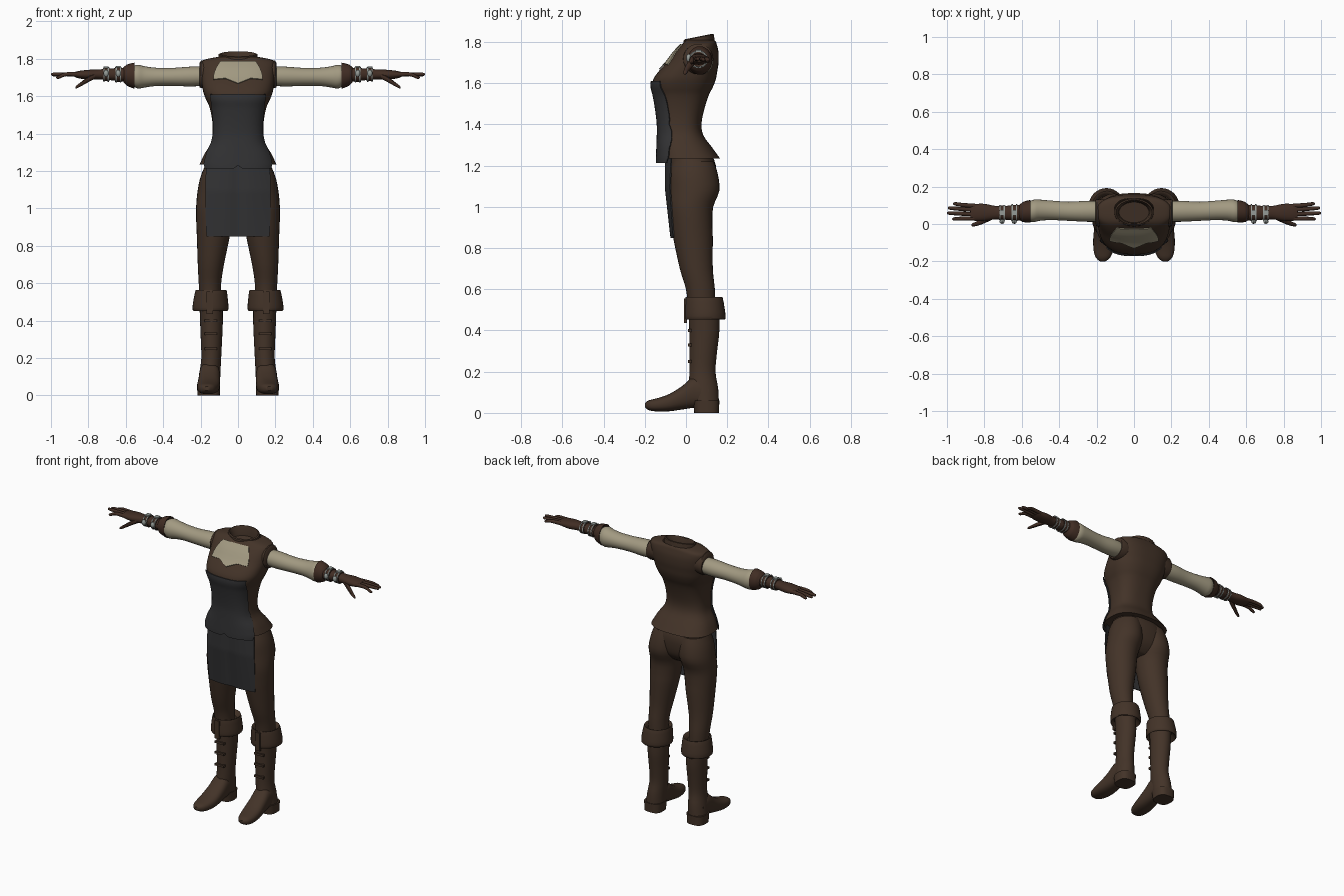
import bpy, bmesh, math
from mathutils import Vector


def material(name, rgb):
    m = bpy.data.materials.new(name)
    m.diffuse_color = (*rgb, 1)
    return m


LEATHER = material("brown_leather", (0.056, 0.033, 0.021))
GLOVE = material("red_brown_leather", (0.052, 0.026, 0.017))
CLOTH = material("beige_cloth", (0.36, 0.32, 0.22))
APRON = material("charcoal_cloth", (0.033, 0.033, 0.035))
METAL = material("grey_metal", (0.30, 0.33, 0.31))


def finish(name, bm, mat, mirror=False, thick=0):
    bmesh.ops.recalc_face_normals(bm, faces=bm.faces)
    for f in bm.faces:
        f.smooth = True
    for e in bm.edges:
        e.smooth = len(e.link_faces) == 2 and e.calc_face_angle(0) < math.radians(42)
    me = bpy.data.meshes.new(name)
    bm.to_mesh(me)
    bm.free()
    me.materials.append(mat)
    ob = bpy.data.objects.new(name, me)
    bpy.context.collection.objects.link(ob)
    if thick:
        s = ob.modifiers.new("thickness", 'SOLIDIFY')
        s.thickness, s.offset = thick, 0
    if mirror:
        m = ob.modifiers.new("mirror", 'MIRROR')
        m.use_clip = m.use_mirror_merge = False
    return ob


def smooth_rows(rows, steps=3):
    """Catmull-Rom resampling of rows of numbers."""
    out = []
    for i in range(len(rows) - 1):
        a, b, c, d = rows[max(i - 1, 0)], rows[i], rows[i + 1], rows[min(i + 2, len(rows) - 1)]
        for k in range(steps):
            t = k / steps
            out.append(tuple(0.5 * (2 * q + (r - p) * t + (2 * p - 5 * q + 4 * r - s) * t * t
                                    + (3 * q - p - 3 * r + s) * t ** 3)
                             for p, q, r, s in zip(a, b, c, d)))
    return out + [tuple(rows[-1])]


def oval(seg, n):
    for i in range(seg):
        a = 2 * math.pi * i / seg
        c, s = math.cos(a), math.sin(a)
        yield math.copysign(abs(c) ** (2 / n), c), math.copysign(abs(s) ** (2 / n), s)


def loft(name, rows, mat, axis='z', seg=24, n=2.0, mirror=True, steps=3, tilt=0, caps=(1, 1)):
    """Rows: position along axis, then centre and radius for both cross directions."""
    bm = bmesh.new()
    rings = []
    for p, c1, r1, c2, r2 in (smooth_rows(rows, steps) if steps > 1 else rows):
        ring = []
        for a, b in oval(seg, n):
            u, v = c1 + r1 * a, c2 + r2 * b
            co = {'z': (u, v, p + tilt * (v - 0.06)), 'x': (p, u, v), 'y': (u, p, v)}[axis]
            ring.append(bm.verts.new(co))
        rings.append(ring)
    for A, B in zip(rings, rings[1:]):
        for i in range(seg):
            j = (i + 1) % seg
            bm.faces.new((A[i], A[j], B[j], B[i]))
    for on, ring in zip(caps, (rings[0], rings[-1])):
        if on:
            bm.faces.new(ring)
    return finish(name, bm, mat, mirror)


def patch(name, fn, mat, nu=24, nv=24, thick=0.006):
    bm = bmesh.new()
    g = [[bm.verts.new(fn(-1 + 2 * i / nu, j / nv)) for i in range(nu + 1)] for j in range(nv + 1)]
    for j in range(nv):
        for i in range(nu):
            bm.faces.new((g[j][i], g[j][i + 1], g[j + 1][i + 1], g[j + 1][i]))
    return finish(name, bm, mat, thick=thick)


def box(name, loc, size, mat):
    bm = bmesh.new()
    bmesh.ops.create_cube(bm, size=1)
    for v in bm.verts:
        v.co = Vector(a * b for a, b in zip(v.co, size)) + Vector(loc)
    return finish(name, bm, mat, True)


def lerp_table(tab, z):
    for a, b in zip(tab, tab[1:]):
        if z <= b[0]:
            t = max(0, (z - a[0]) / (b[0] - a[0]))
            return [p + (q - p) * t for p, q in zip(a, b)]
    return tab[-1]


# Vest with flared hem: height, half width, front y, back y
TORSO = smooth_rows([
    (1.235, .205, -.136, .165), (1.29, .18, -.134, .125), (1.345, .146, -.132, .085),
    (1.40, .136, -.132, .075), (1.47, .138, -.140, .088), (1.54, .152, -.152, .11),
    (1.58, .170, -.162, .13), (1.62, .185, -.158, .145), (1.66, .192, -.130, .152),
    (1.70, .197, -.093, .158), (1.75, .200, -.055, .158), (1.785, .196, -.022, .15),
    (1.80, .160, -.008, .145), (1.81, .105, 0, .137)])
N = 2.6
loft("vest", [(z, 0, w, (f + b) / 2, (b - f) / 2) for z, w, f, b in TORSO], LEATHER,
     seg=56, n=N, mirror=False, steps=1, caps=(1, 0))
loft("collar", [(1.79, 0, .108, .062, .077), (1.822, 0, .104, .062, .073), (1.826, 0, .096, .062, .066),
                (1.80, 0, .085, .062, .058), (1.765, 0, .08, .062, .055)], LEATHER,
     seg=40, mirror=False, steps=1, tilt=.2, caps=(0, 1))


def on_torso(x, z, off):
    _, w, f, b = lerp_table(TORSO, z)
    k = min(abs(x) / w, 1)
    return (x * 1.025, (f + b) / 2 - ((b - f) / 2 + off) * (1 - k ** N) ** (1 / N), z)


# Apron bib, hugging the front of the vest
BIB = [(1.20, .168), (1.24, .178), (1.30, .162), (1.35, .139), (1.40, .128), (1.47, .129), (1.54, .136), (1.61, .145)]


def bib(u, v):
    low = 1.212 + .018 * max(0, 1 - abs(u) * 7)
    z = low + (1.61 - low) * v
    return on_torso(u * lerp_table(BIB, z)[1], z, .007)


patch("apron_bib", bib, APRON, 32, 32)


# Apron skirt hanging over the thighs
def skirt(u, v):
    z = .85 + .39 * v
    y = -.074 - .028 * min(1, v * 1.6) + (.014 + .018 * v) * abs(u) ** 2.5
    return (u * (.168 + .006 * math.sin(v * 3)), y + .008 * math.exp(-(u * 5) ** 2), z)


patch("apron_skirt", skirt, APRON)


# Shirt showing in the chest opening
def chest(u, v):
    low = 1.668 + .026 * min(1, abs(u) * 2) - .012 * max(0, abs(u) - .6)
    return on_torso(u * (.128 - .038 * v ** 2), low + (1.787 - low) * v, .006)


patch("chest_shirt", chest, CLOTH)

# Hips and legs
loft("hips", [(1.27, 0, .145, .02, .095), (1.2, 0, .187, .03, .115), (1.1, 0, .212, .03, .108),
              (1.05, 0, .2, .025, .085), (1.02, 0, .13, .025, .05)], LEATHER, seg=40, n=2.3, mirror=False)
loft("leg", [(1.22, .095, .085, .035, .10), (1.16, .103, .1, .037, .117), (1.08, .112, .106, .04, .122),
             (1.0, .122, .102, .025, .107), (.92, .128, .095, .028, .1), (.85, .132, .088, .034, .096),
             (.7, .145, .07, .05, .08), (.6, .15, .06, .07, .07), (.5, .148, .056, .078, .065)],
     LEATHER, seg=28)

# Boots: shaft, heel, foot, turned-down cuff, straps
loft("boot_shaft", [(.52, .145, .062, .085, .075), (.4, .142, .061, .089, .073), (.3, .142, .057, .084, .067),
                    (.2, .143, .053, .08, .063), (.12, .15, .056, .085, .071), (.04, .156, .059, .096, .064)],
     LEATHER, seg=28)
loft("boot_heel", [(.06, .157, .062, .097, .065), (.03, .157, .061, .099, .062), (0, .157, .06, .1, .06)],
     LEATHER, n=2.8)
loft("boot_foot", [(.11, .152, .054, .09, .06), (.04, .152, .056, .1, .075), (-.015, .154, .058, .075, .058),
                   (-.08, .158, .060, .05, .042), (-.14, .163, .053, .039, .032), (-.18, .166, .038, .037, .024),
                   (-.2, .167, .014, .037, .01)], LEATHER, axis='y', n=2.5)
loft("boot_cuff", [(.48, .146, .066, .085, .075), (.452, .147, .09, .092, .094), (.47, .147, .096, .093, .099),
                   (.51, .146, .092, .091, .096), (.555, .144, .085, .088, .091), (.562, .144, .079, .086, .085),
                   (.54, .146, .062, .08, .07)], LEATHER, seg=32, steps=2)
box("boot_cuff_flap", (.15, -.003, .495), (.035, .014, .12), LEATHER)
for z in (.25, .33, .40):
    box("boot_strap", (.145, .018, z), (.066, .018, .014), LEATHER)

# Arms: armhole rim, sleeve, cuff
loft("armhole_rim", [(.14, .055, .075, 1.715, .07), (.197, .06, .073, 1.717, .074), (.205, .063, .066, 1.713, .066)],
     LEATHER, axis='x', steps=1)
loft("sleeve", [(.17, .067, .054, 1.707, .05), (.25, .068, .056, 1.705, .053), (.35, .068, .051, 1.703, .048),
                (.44, .073, .052, 1.703, .049), (.5, .074, .056, 1.703, .057), (.53, .071, .06, 1.704, .063),
                (.552, .068, .056, 1.706, .058), (.57, .065, .04, 1.71, .042)], CLOTH, axis='x')
loft("glove_cuff", [(.575, .065, .042, 1.71, .044), (.553, .067, .058, 1.71, .066), (.56, .067, .06, 1.71, .068),
                    (.59, .065, .055, 1.712, .058), (.60, .063, .05, 1.713, .052), (.615, .062, .038, 1.715, .036)],
     GLOVE, axis='x', steps=2)
loft("glove", [(.58, .062, .042, 1.714, .038), (.65, .06, .04, 1.716, .034), (.71, .06, .035, 1.717, .029),
               (.75, .061, .037, 1.716, .026), (.80, .062, .046, 1.715, .026), (.85, .062, .045, 1.715, .02),
               (.875, .062, .04, 1.716, .013)], GLOVE, axis='x', n=2.2)

# Fingers and thumb: base y, tip x, tip y, tip z
for by, tx, ty, tz in ((.096, .968, .108, 1.708), (.075, .995, .085, 1.714),
                       (.052, 1.0, .058, 1.717), (.03, .972, .027, 1.70)):
    loft("finger", [(.845, by, .012, 1.716, .013), (.92, (by + ty) / 2, .011, 1.717, .011),
                    (tx - .012, ty, .009, tz, .009), (tx, ty, .003, tz, .003)], GLOVE, axis='x', seg=10)
loft("thumb", [(.765, .038, .018, 1.708, .016), (.80, .02, .016, 1.69, .016), (.84, .002, .012, 1.664, .012),
               (.862, -.004, .009, 1.65, .009), (.87, -.006, .003, 1.645, .003)], GLOVE, axis='x', seg=10)

# Wrist straps with metal rings and studs
for x, r in ((.64, .04), (.705, .036)):
    loft("wrist_strap", [(x - .018, .06, r + .003, 1.716, r), (x + .018, .06, r + .002, 1.716, r - .001)],
         GLOVE, axis='x', steps=1)
    for dx in (-.011, .011):
        loft("wrist_ring", [(x + dx - .003, .06, r + .006, 1.716, r + .003),
                            (x + dx + .003, .06, r + .006, 1.716, r + .003)], METAL, axis='x', steps=1)
    box("wrist_buckle", (x, .06, 1.718 + r), (.026, .03, .008), METAL)
    loft("wrist_stud", [(x - .013, .013, .004, 1.722, .006), (x - .006, .013, .011, 1.722, .018),
                        (x + .006, .013, .011, 1.722, .018), (x + .013, .013, .004, 1.722, .006)],
         METAL, axis='x', seg=10)
